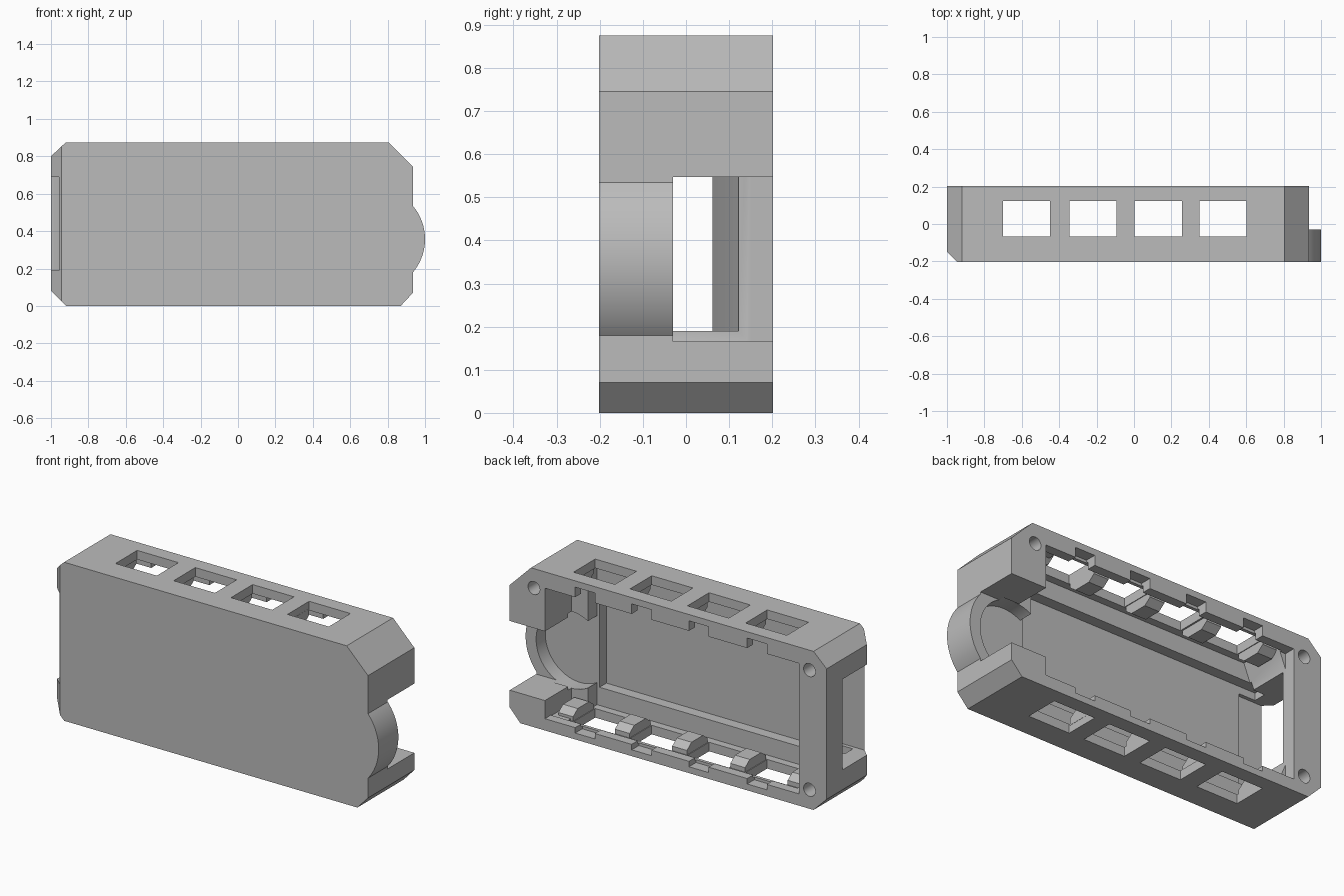
import bpy, bmesh, math
from mathutils import Vector

if "Cube" in bpy.data.objects:
    bpy.data.objects.remove(bpy.data.objects["Cube"], do_unlink=True)

grey = bpy.data.materials.new("plain_grey")
grey.use_nodes = True
grey.diffuse_color = (0.5, 0.5, 0.5, 1)
grey.node_tree.nodes["Principled BSDF"].inputs["Base Color"].default_value = grey.diffuse_color


def prism(name, points, lo, hi, axis="y"):
    """Extrude a 2D profile between lo and hi along an axis."""
    def place(a, b, t):
        return Vector({"x": (t, a, b), "y": (a, t, b), "z": (a, b, t)}[axis])
    bm = bmesh.new()
    face = bm.faces.new([bm.verts.new(place(a, b, lo)) for a, b in points])
    extruded = bmesh.ops.extrude_face_region(bm, geom=[face])["geom"]
    verts = [g for g in extruded if isinstance(g, bmesh.types.BMVert)]
    bmesh.ops.translate(bm, verts=verts, vec=place(0, 0, hi - lo))
    bmesh.ops.recalc_face_normals(bm, faces=bm.faces)
    mesh = bpy.data.meshes.new(name)
    bm.to_mesh(mesh)
    bm.free()
    mesh.materials.append(grey)
    obj = bpy.data.objects.new(name, mesh)
    bpy.context.collection.objects.link(obj)
    return obj


def rect(x0, x1, z0, z1):
    return [(x0, z0), (x1, z0), (x1, z1), (x0, z1)]


def disc(cx, cz, r, n):
    return [(cx + r * math.cos(2 * math.pi * i / n),
             cz + r * math.sin(2 * math.pi * i / n)) for i in range(n)]


def combine(body, tool, operation="DIFFERENCE"):
    mod = body.modifiers.new("combine", "BOOLEAN")
    mod.operation, mod.solver, mod.object = operation, "EXACT", tool
    bpy.context.view_layer.objects.active = body
    bpy.ops.object.modifier_apply(modifier=mod.name)
    bpy.data.objects.remove(tool, do_unlink=True)


def cut(points, lo, hi, axis="y"):
    combine(case, prism("cutter", points, lo, hi, axis), "DIFFERENCE")


# Chamfered case with a round bulge on one end
case = prism("case_shell", [(-1, .08), (-.92, 0), (.87, 0), (.935, .07), (.935, .745),
                            (.805, .875), (-.92, .875), (-1, .8)], -.202, .202)
bulge_x, bulge_z = .724, .357
combine(case, prism("bulge", disc(bulge_x, bulge_z, .276, 96), -.202, -.03), "UNION")

# Front chamfer on the flat end
cut([(-1.1, -.3), (-.845, -.3), (-1.1, -.05)], -.1, 1, "z")

# Main cavity, with clipped corners beside the screw bosses
cut([(-.83, .17), (-.78, .05), (.62, .05), (.62, .825), (-.78, .825), (-.83, .7)], -.11, .15)
cut(rect(.6, .72, .06, .79), -.03, .15)
cut(rect(-.83, .72, .065, .785), .14, .3)

# Deeper pocket in the front plate and round pocket in the bulge
cut(rect(-.9, .605, .15, .73), -.17, -.1)
cut(disc(bulge_x, bulge_z, .212, 64), -.11, 0)

# Open notch through the bulge end
cut(rect(.7, 1.1, .165, .547), -.03, .3)

# Splayed window in the flat end
cut([(-1.1, -.19), (-.8, -.19), (-.8, .125), (-.85, .12), (-.98, .062), (-1.1, .062)],
    .19, .69, "z")

# Ports through both long walls, with a latch notch in the rim behind each
ports = [-.575, -.22, .13, .475]
for x in ports:
    cut(rect(x - .126, x + .126, -.067, .122), -.1, 1, "z")
    cut(rect(x - .06, x + .06, .035, .84), .14, .3)

# Screw holes
for x, z in [(-.895, .765), (-.895, .105), (.787, .768)]:
    cut(disc(x, z, .036, 32), .02, .3)

# Wedge dividers between the ports, on the lower and upper walls
edges = [p + .175 for p in ports[:-1]] + [ports[0] - .175, ports[-1] + .175]
for side in ("lower", "upper"):
    for x in edges:
        profile = [(-.06, .04), (.12, .04), (.12, .075), (.08, .105), (-.02, .105), (-.06, .075)]
        if side == "upper":
            profile = [(y, .875 - z) for y, z in profile]
        prism(side + "_divider", profile, x - .045, x + .045, "x")

# Smooth the curved walls only
bpy.ops.object.select_all(action="DESELECT")
case.select_set(True)
bpy.context.view_layer.objects.active = case
bpy.ops.object.shade_smooth_by_angle(angle=math.radians(25))
